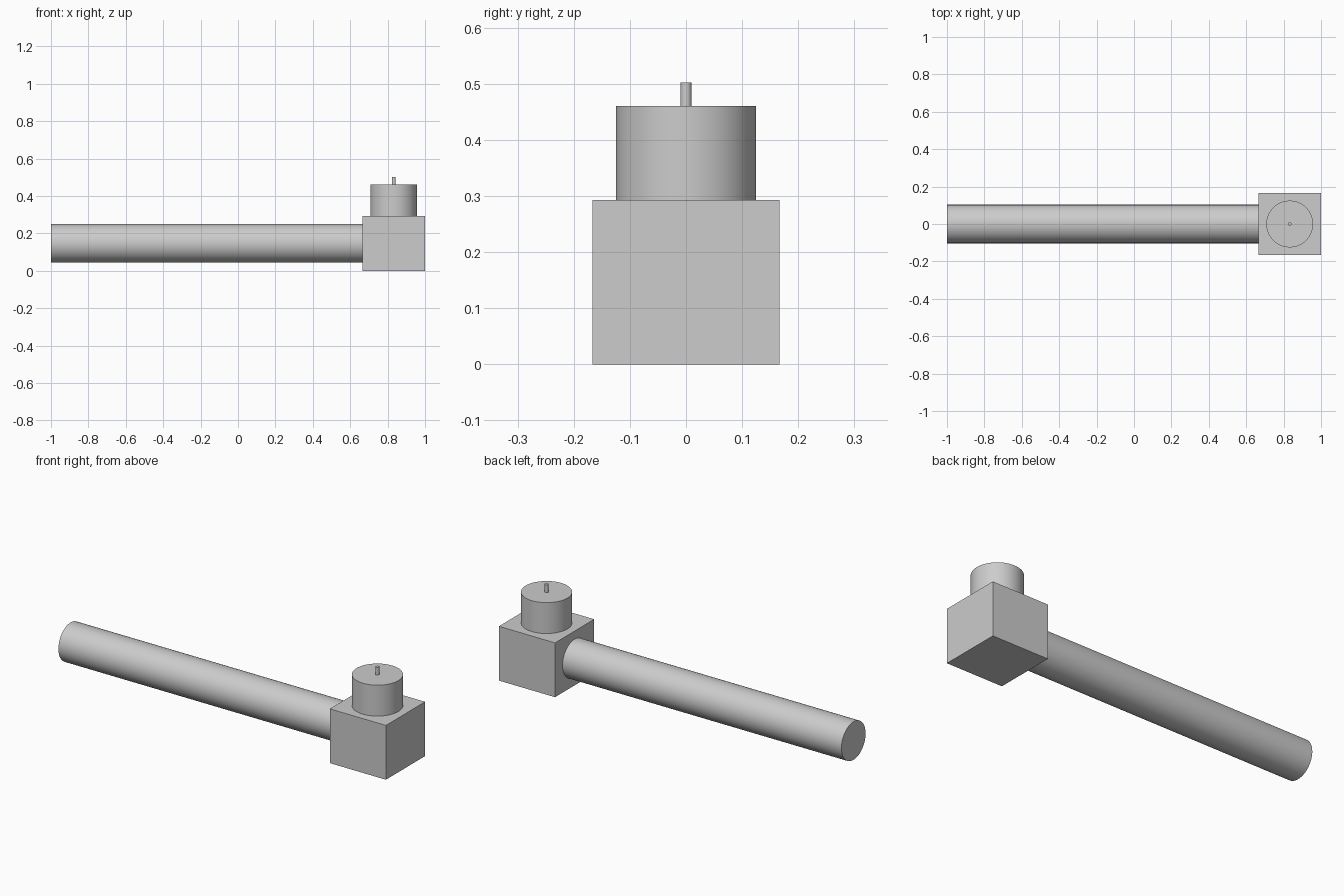
import bpy
import math

cube = bpy.data.objects.get("Cube")
if cube:
    bpy.data.objects.remove(cube, do_unlink=True)

# One plain grey for every part
grey = bpy.data.materials.new("light_grey")
grey.use_nodes = True
colour = (0.604, 0.604, 0.604, 1)
grey.diffuse_color = colour
grey.node_tree.nodes["Principled BSDF"].inputs["Base Color"].default_value = colour

HEAD_X = 0.8325
HEAD_SIZE = (0.335, 0.334, 0.293)
HEAD_TOP = HEAD_SIZE[2]
HEAD_LEFT = HEAD_X - HEAD_SIZE[0] / 2


def finish(name):
    obj = bpy.context.object
    obj.name = name
    obj.data.materials.append(grey)
    return obj


def cylinder(name, radius, length, centre, sides, rotation=(0, 0, 0)):
    bpy.ops.mesh.primitive_cylinder_add(
        vertices=sides, radius=radius, depth=length,
        location=centre, rotation=rotation)
    finish(name)
    bpy.ops.object.shade_smooth_by_angle(angle=math.radians(35))


def upright(name, radius, bottom, top, sides):
    cylinder(name, radius, top - bottom, (HEAD_X, 0, (bottom + top) / 2), sides)


# Square head block
bpy.ops.mesh.primitive_cube_add(size=1, location=(HEAD_X, 0, HEAD_TOP / 2))
head = finish("head_block")
head.scale = HEAD_SIZE
bpy.ops.object.transform_apply(location=False, rotation=False, scale=True)

# Long round arm running into the side of the block
cylinder("arm", 0.103, HEAD_LEFT + 1, ((HEAD_LEFT - 1) / 2, 0, HEAD_TOP / 2),
         64, (0, math.pi / 2, 0))

# Drum on top of the block, with a thin pin at its centre
upright("drum", 0.125, HEAD_TOP, 0.46, 64)
upright("pin", 0.01, 0.46, 0.502, 16)
